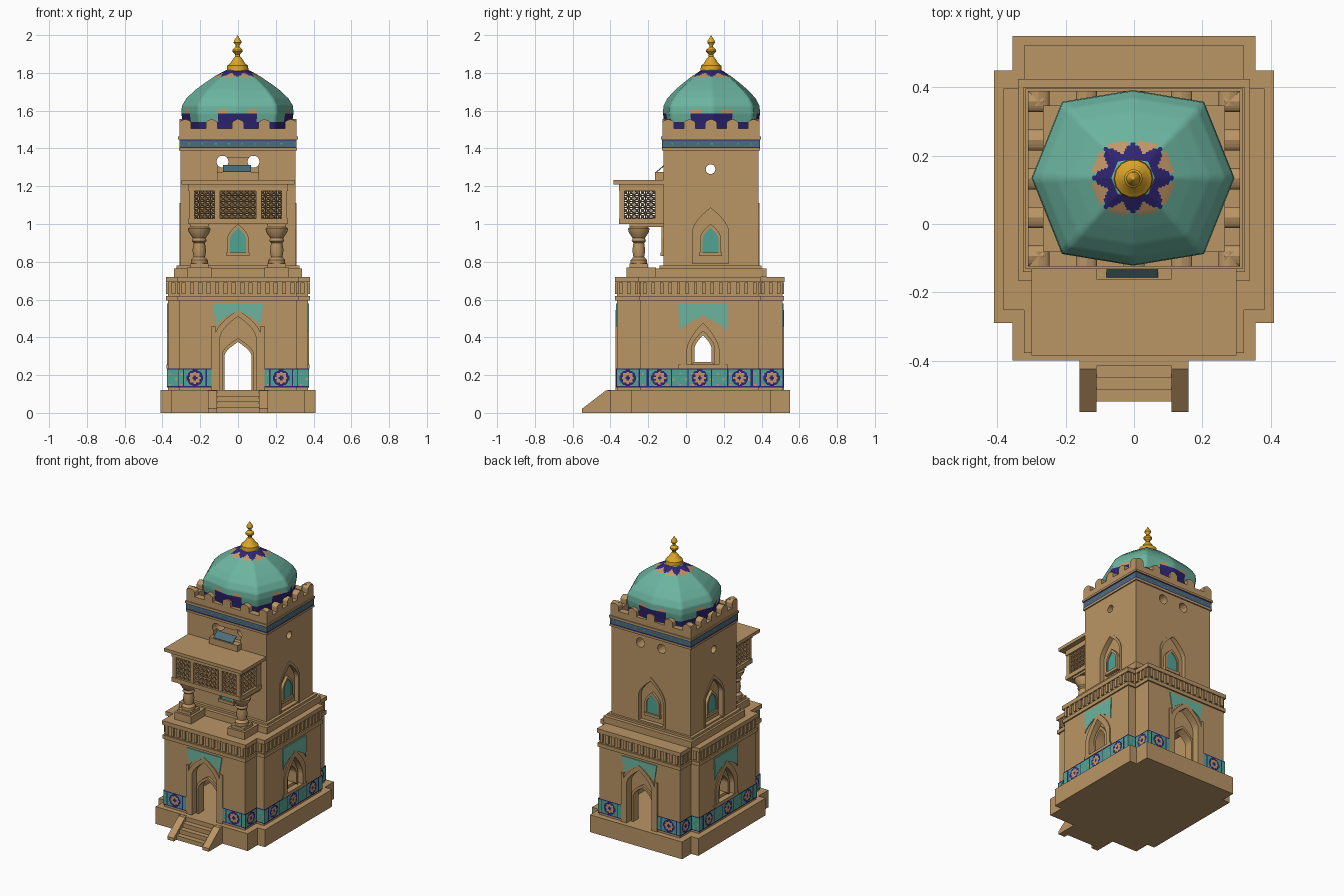
import bpy, bmesh, math
from mathutils import Matrix, Vector

if "Cube" in bpy.data.objects:
    bpy.data.objects.remove(bpy.data.objects["Cube"])

def material(name, r, g, b):
    m = bpy.data.materials.new(name)
    m.diffuse_color = (r, g, b, 1)
    m.use_nodes = True
    m.node_tree.nodes["Principled BSDF"].inputs["Base Color"].default_value = m.diffuse_color
    return m

STONE = material("sandstone", 0.49, 0.30, 0.13)
TEAL = material("dome_teal", 0.15, 0.46, 0.35)
PURPLE = material("deep_indigo", 0.028, 0.018, 0.17)
FLOWER = material("flower_tan", 0.55, 0.31, 0.14)
GOLD = material("gold", 0.72, 0.38, 0.02)
STEEL = material("slate_blue", 0.07, 0.15, 0.19)
GLAZE = material("tile_teal", 0.08, 0.37, 0.30)

def finish(name, bm, *mats, smooth=0, recalc=True):
    if recalc:
        bmesh.ops.recalc_face_normals(bm, faces=bm.faces)
    me = bpy.data.meshes.new(name)
    bm.to_mesh(me); bm.free()
    for m in mats:
        me.materials.append(m)
    ob = bpy.data.objects.new(name, me)
    bpy.context.collection.objects.link(ob)
    if smooth:
        bpy.ops.object.select_all(action='DESELECT')
        ob.select_set(True)
        bpy.context.view_layer.objects.active = ob
        bpy.ops.object.shade_smooth_by_angle(angle=math.radians(smooth))
    return ob

def add_box(bm, x0, x1, y0, y1, z0, z1, M=Matrix()):
    T = Matrix.Translation(((x0+x1)/2, (y0+y1)/2, (z0+z1)/2))
    bmesh.ops.create_cube(bm, size=1, matrix=M @ T @ Matrix.Diagonal((x1-x0, y1-y0, z1-z0, 1)))

def boxes(name, dims, mat=STONE):
    bm = bmesh.new()
    for d in dims:
        add_box(bm, *d)
    return finish(name, bm, mat)

def add_loops(bm, a, b, closed=True, caps=True):
    """Joins two point loops with quads, optionally capped."""
    va, vb = [bm.verts.new(p) for p in a], [bm.verts.new(p) for p in b]
    n = len(a)
    for i in range(n if closed else n-1):
        j = (i+1) % n
        bm.faces.new((va[i], va[j], vb[j], vb[i]))
    if caps:
        bm.faces.new(va); bm.faces.new(vb)

def slab(name, outline, z0, z1, mat=STONE):
    bm = bmesh.new()
    add_loops(bm, [(x, y, z0) for x, y in outline], [(x, y, z1) for x, y in outline])
    return finish(name, bm, mat)

# Wall profiles live in a local frame: x along the wall, -y outward, z up
def wall(x, y, deg):
    return Matrix.Translation((x, y, 0)) @ Matrix.Rotation(math.radians(deg), 4, 'Z')

def prism(name, pts, y0, y1, M, mat=STONE):
    bm = bmesh.new()
    add_loops(bm, [M @ Vector((u, y0, z)) for u, z in pts], [M @ Vector((u, y1, z)) for u, z in pts])
    return finish(name, bm, mat)

def ring(name, inner, outer, y0, y1, M, mat=STONE):
    bm = bmesh.new()
    for i in range(len(inner)-1):
        q = [inner[i], inner[i+1], outer[i+1], outer[i]]
        add_loops(bm, [M @ Vector((u, y0, z)) for u, z in q], [M @ Vector((u, y1, z)) for u, z in q])
    return finish(name, bm, mat)

def arch(w, z0, zs, zt, n=7, p=1.7):
    half = [(w*(1-(i/n)**p), zs+(zt-zs)*i/n) for i in range(n+1)]
    right = [(w, z0)] + half
    return right + [(-u, z) for u, z in right[-2::-1]]

def circle(u, z, r, n=14):
    return [(u+r*math.cos(2*math.pi*i/n), z+r*math.sin(2*math.pi*i/n)) for i in range(n)]

def cut(ob, cutters):
    for c in cutters:
        c.hide_render = True
        m = ob.modifiers.new("cut", 'BOOLEAN')
        m.operation, m.solver, m.object = 'DIFFERENCE', 'EXACT', c
    bpy.context.view_layer.update()
    ob.data = bpy.data.meshes.new_from_object(ob.evaluated_get(bpy.context.evaluated_depsgraph_get()))
    ob.modifiers.clear()
    for c in cutters:
        bpy.data.objects.remove(c)

def lathe(name, profile, n, loc, mat):
    bm = bmesh.new()
    for (r0, z0), (r1, z1) in zip(profile, profile[1:]):
        ang = [2*math.pi*i/n for i in range(n)]
        add_loops(bm, [(loc[0]+r0*math.cos(a), loc[1]+r0*math.sin(a), z0) for a in ang],
                  [(loc[0]+r1*math.cos(a), loc[1]+r1*math.sin(a), z1) for a in ang], caps=False)
    bmesh.ops.remove_doubles(bm, verts=bm.verts, dist=1e-5)
    return finish(name, bm, mat, smooth=38)

def cross(X1, X2, y0, n0, n1, y1, o=0):
    X1, X2, y0, n0, n1, y1 = X1+o, X2+o, y0-o, n0-o, n1+o, y1+o
    return [(X1, n0), (X1, n1), (X2, n1), (X2, y1), (-X2, y1), (-X2, n1),
            (-X1, n1), (-X1, n0), (-X2, n0), (-X2, y0), (X2, y0), (X2, n0)]

def segments(pts):
    return [(Vector(p), Vector(q)) for p, q in zip(pts, pts[1:]+pts[:1])]

def tile_band(name, segs, z0, z1, rule, mats, cell=0.0062):
    bm = bmesh.new()
    rows = round((z1-z0)/cell)
    for p, q in segs:
        L = (q-p).length
        n = max(2, round(L/cell))
        g = [[bm.verts.new((*p.lerp(q, i/n), z0+(z1-z0)*j/rows)) for j in range(rows+1)] for i in range(n+1)]
        for i in range(n):
            for j in range(rows):
                f = bm.faces.new((g[i][j], g[i+1][j], g[i+1][j+1], g[i][j+1]))
                f.material_index = rule((i+.5)/n*L, L, (j+.5)/rows*(z1-z0), z1-z0)
    return finish(name, bm, *mats, recalc=False)

# Plinth and entrance steps
slab("plinth", cross(.41, .355, -.40, -.29, .45, .55), 0, .12)
boxes("steps", [(-.115, .115, -.52+.035*i, -.38, 0, .03*(i+1)) for i in range(4)])
for s in (-1, 1):
    prism("step_ramp", [(-.55, 0), (-.39, 0), (-.39, .118), (-.425, .118), (-.55, .022)], -.025, .025,
          wall(.135*s, 0, 90))

# Lower storey, hollow, with doors front and back and windows at the sides
CR = (.37, .31, -.365, -.24, .385, .51)
FRONT, BACK = wall(0, -.365, 0), wall(0, .51, 180)
RIGHT, LEFT = wall(.37, .09, 90), wall(-.37, .09, -90)
body = slab("lower_storey", cross(*CR), .12, .61)
cuts = [boxes("room", [(-.28, .28, -.27, .42, .1, .58)]),
        prism("doorway", arch(.072, .1, .30, .375), -.1, 1, FRONT),
        prism("window_hole", arch(.045, .27, .34, .41), -.1, .9, RIGHT)]
for M in (FRONT, BACK):
    cuts.append(prism("door_recess", arch(.095, .1, .40, .51), -.1, .045, M))
for M in (RIGHT, LEFT):
    cuts.append(prism("window_recess", arch(.085, .24, .33, .475), -.1, .035, M))
cut(body, cuts)
for M in (FRONT, BACK):
    ring("door_surround", arch(.095, .12, .40, .51), arch(.122, .12, .41, .545), -.008, .005, M)
    ring("door_frame", arch(.072, .12, .30, .375), arch(.085, .12, .31, .395), .03, .05, M)
    a = arch(.115, .45, .46, .54)
    ring("spandrel_tiles", a[1:-1], [(u*1.17, .578) for u, z in a[1:-1]], -.005, .002, M, TEAL)
    y = M.translation.y
    boxes("door_jambs", [(s*.13-.01, s*.13+.01, y-.008, y+.008, .12, .46) for s in (-1, 1)])
for M in (RIGHT, LEFT):
    ring("window_surround", arch(.085, .24, .33, .475), arch(.12, .24, .35, .52), -.007, .005, M)
    ring("window_frame", arch(.045, .27, .34, .41), arch(.062, .25, .345, .435), .015, .04, M)
    prism("window_sill", [(-.13, .235), (.13, .235), (.13, .255), (-.13, .255)], -.008, .03, M)
    a = arch(.125, .42, .43, .51)
    ring("spandrel_tiles", a[1:-1], [(u*1.04, .578) for u, z in a[1:-1]], -.005, .002, M, TEAL)

# Painted flower tile band around the lower storey
def flower_rule(u, L, v, H):
    n = max(1, round(L/.24))
    p = L/n
    du, dv = u % p - p/2, v-H/2
    r, a = math.hypot(du, dv), math.atan2(dv, du)
    if v < .008 or v > H-.008:
        return 1
    if L > .1:
        if r < .010:
            return 1
        if r < .030+.006*math.cos(8*a):
            return 2
        if r < .043:
            return 1
        if abs(abs(du)-.062) < .004:
            return 1
    return 2 if math.sin(u*95)*math.sin(v*110) > .8 else 0

segs = []
for p, q in segments(cross(*CR, .006)):
    if abs(p.x+q.x) < 1e-6:                       # leave the doors free
        s = 1 if q.x > p.x else -1
        segs += [(p, Vector((-.14*s, p.y))), (Vector((.14*s, p.y)), q)]
    else:
        segs.append((p, q))
tile_band("flower_tiles", segs, .135, .235, flower_rule, (GLAZE, PURPLE, FLOWER))

# Cornice with a row of small blocks
for o, z0, z1 in ((.010, .595, .62), (.001, .62, .70), (.012, .692, .72)):
    slab("cornice", cross(*CR, o), z0, z1)
bm = bmesh.new()
for p, q in segments(cross(*CR, .001)):
    L = (q-p).length
    n = max(1, round(L/.045))
    for i in range(n):
        c = p.lerp(q, (i+.5)/n)
        add_box(bm, c.x-.011, c.x+.011, c.y-.009, c.y+.009, .63, .69)
finish("cornice_blocks", bm, STONE)

# Upper tower
boxes("tower_foot", [(-.34, .34, -.165, .425, .72, .765), (-.325, .325, -.14, .40, .765, .78)])
tower = boxes("tower", [(-.305, .305, -.12, .385, .72, 1.455)])
TF, TB, TR, TL = wall(0, -.12, 0), wall(0, .385, 180), wall(.305, .13, 90), wall(-.305, .13, -90)
cuts = [prism("vent", circle(.082*s, 1.33, .032), -.1, .8, TF) for s in (-1, 1)]
cuts.append(prism("side_vent", circle(0, 1.29, .026), -.1, .8, TR))
cuts.append(boxes("loggia", [(-.105, .105, -.2, -.08, 1.27, 1.352)]))
cuts += [prism("niche", arch(.095, .79, .96, 1.085), -.1, .028, M) for M in (TB, TR, TL)]
cut(tower, cuts)
for M in (TB, TR, TL):
    ring("niche_surround", arch(.095, .78, .96, 1.085), arch(.11, .78, .965, 1.11), -.005, .005, M)
for M, d in ((TF, .008), (TB, .028), (TR, .028), (TL, .028)):
    prism("tower_window", arch(.042, .85, .92, .98), d-.012, d+.002, M, GLAZE)
    ring("tower_window_frame", arch(.042, .85, .92, .98), arch(.056, .83, .925, 1.0), d-.018, d+.004, M)
    prism("tower_window_sill", [(-.06, .83), (.06, .83), (.06, .85), (-.06, .85)], d-.022, d+.004, M)
boxes("loggia_sill", [(-.11, .11, -.163, -.115, 1.22, 1.275)])
prism("loggia_sill_tiles", [(-.157, 1.272), (-.115, 1.306), (-.115, 1.313), (-.157, 1.279)], -.07, .08,
      wall(0, 0, 90), STEEL)

# Slate blue band and battlements
rect = lambda o: [(-.305-o, -.12-o), (.305+o, -.12-o), (.305+o, .385+o), (-.305-o, .385+o)]
slab("band_moulding", rect(.008), 1.388, 1.402)
slab("parapet_moulding", rect(.012), 1.448, 1.462)
tile_band("blue_band", segments(rect(.006)), 1.402, 1.448,
          lambda u, L, v, H: 1 if v > H-.006 or v < .006 else 2 if math.sin(u*90)*math.sin(v*200) > .93 else 0,
          (STEEL, PURPLE, GLAZE))
boxes("parapet", [(-.31, .31, -.125, -.08, 1.455, 1.505), (-.31, .31, .345, .39, 1.455, 1.505),
                  (-.31, -.265, -.08, .345, 1.455, 1.505), (.265, .31, -.08, .345, 1.455, 1.505)])
for M, half in ((wall(0, -.125, 0), .31), (wall(0, .39, 180), .31),
                (wall(.31, .1325, 90), .2575), (wall(-.31, .1325, -90), .2575)):
    for i in range(-2, 3):
        c = i/2*(half-.031)
        prism("merlon", [(u+c, z) for u, z in arch(.031, 1.49, 1.53, 1.555, p=3)], 0, .045, M)

# Balcony on two columns
for s in (-1, 1):
    boxes("column_base", [(s*.205-.065, s*.205+.065, -.315, -.16, .72, .77),
                          (s*.205-.05, s*.205+.05, -.3, -.2, .77, .79)])
    lathe("column", [(0, .785), (.045, .79), (.045, .81), (.03, .825), (.036, .86), (.03, .90), (.04, .91),
                     (.034, .925), (.055, .955), (.06, .975), (.045, .99), (.058, 1.01), (0, 1.01)],
          10, (s*.205, -.25), STONE)
    boxes("bracket", [(s*.205-.05, s*.205+.05, -.30, -.12, .985, 1.01)])
boxes("balcony_frame", [(-.265, .265, -.355, -.12, 1.0, 1.03), (-.265, .265, -.355, -.12, 1.175, 1.212)] +
      [(x-.015, x+.015, -.352, -.325, 1.02, 1.19) for x in (-.245, -.11, .11, .245)] +
      [(x-.015, x+.015, -.165, -.12, 1.02, 1.19) for x in (-.245, .245)])
slab("balcony_roof", [(-.30, -.385), (.30, -.385), (.30, -.115), (-.30, -.115)], 1.21, 1.232)

def lattice(name, M, w, h, nx, ny):
    bm = bmesh.new()
    bmesh.ops.create_grid(bm, x_segments=nx, y_segments=ny, size=.5,
                          matrix=M @ Matrix.Rotation(math.pi/2, 4, 'X') @ Matrix.Diagonal((w, h, 1, 1)))
    bmesh.ops.poke(bm, faces=bm.faces)
    ob = finish(name, bm, STONE)
    m = ob.modifiers.new("bars", 'WIREFRAME')
    m.thickness, m.use_even_offset = .014, False

for x, w, n in ((-.175, .12, 4), (0, .19, 6), (.175, .12, 4)):
    lattice("front_lattice", wall(x, -.338, 0) @ Matrix.Translation((0, 0, 1.103)), w, .16, n, 5)
for s in (-1, 1):
    lattice("side_lattice", wall(s*.245, -.245, 90) @ Matrix.Translation((0, 0, 1.103)), .18, .16, 6, 5)

# Eight-sided dome with painted star and base pattern
prof = [(.28, 1.455), (.288, 1.53), (.297, 1.585), (.294, 1.625), (.27, 1.665), (.225, 1.708),
        (.175, 1.745), (.12, 1.782), (.07, 1.81), (.03, 1.828), (.001, 1.835)]
fine = [(a[0]+(b[0]-a[0])*k/6, a[1]+(b[1]-a[1])*k/6) for a, b in zip(prof, prof[1:]) for k in range(6)] + [prof[-1]]
N = 96
quarter = [Vector((1, 0)), Vector((.70, .75)), Vector((0, .865)), Vector((-.70, .75))]
corners = quarter + [-c for c in quarter]
bm = bmesh.new()
def dome_point(r, z, i):
    k, t = divmod(i, N//8)
    c = corners[k].lerp(corners[(k+1) % 8], t*8/N) * r
    return bm.verts.new((c.x-.003, .135+c.y, z))
g = [[dome_point(r, z, i) for i in range(N)] for r, z in fine]
for j in range(len(fine)-1):
    for i in range(N):
        f = bm.faces.new((g[j][i], g[j][(i+1) % N], g[j+1][(i+1) % N], g[j+1][i]))
        r, z = (fine[j][0]+fine[j+1][0])/2, (fine[j][1]+fine[j+1][1])/2
        a = 2*math.pi*(i+.5)/N
        off = abs(math.degrees(a) % 90 - 45)       # 45 on the main axes
        if z > 1.7:
            wave = math.cos(8*a)
            f.material_index = 0 if r < .066 else 1 if r < .105+.015*wave else 2 if r < .128 and wave < .3 else 0
        elif z < (1.585 if off > 22 else 1.535):
            f.material_index = 1
        elif z < 1.605 and 24 < off < 34:
            f.material_index = 2
finish("dome", bm, TEAL, PURPLE, FLOWER, smooth=60, recalc=False)

# Gold finial
lathe("finial", [(.058, 1.81), (.055, 1.838), (.04, 1.85), (.024, 1.875), (.013, 1.888), (.013, 1.898), (.027, 1.912),
                 (.027, 1.922), (.01, 1.938), (.01, 1.946), (.021, 1.96), (.019, 1.97), (.006, 1.99), (0, 2.0)],
      14, (-.002, .133), GOLD)
